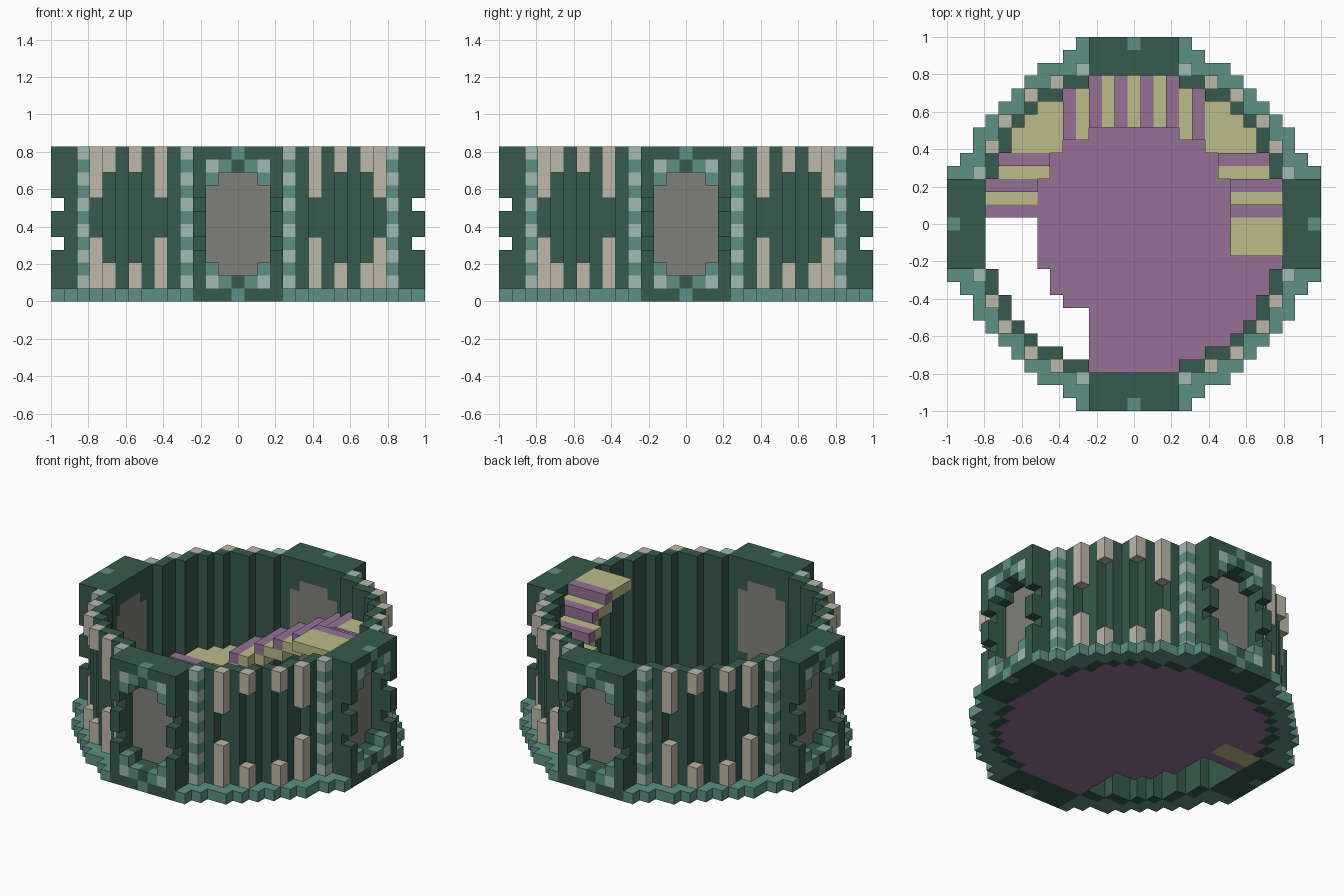
import bpy, bmesh
from mathutils import Vector

if "Cube" in bpy.data.objects:
    bpy.data.objects.remove(bpy.data.objects["Cube"])

U = 2 / 29          # size of one block
TOP = 12            # height in blocks


def material(name, hex_code):
    def linear(v):
        return v / 12.92 if v <= 0.04045 else ((v + 0.055) / 1.055) ** 2.4
    rgb = [linear(b / 255) for b in bytes.fromhex(hex_code)]
    m = bpy.data.materials.new(name)
    m.use_nodes = True
    m.diffuse_color = (*rgb, 1)
    m.node_tree.nodes["Principled BSDF"].inputs["Base Color"].default_value = (*rgb, 1)
    return m


GREEN = material("dark green", "365b4d")
TEAL = material("teal", "5d9183")
PALE = material("pale teal", "a3bab4")
BEIGE = material("beige", "beb9a9")
GREY = material("grey", "81817b")
YELLOW = material("straw yellow", "bcbc88")
PURPLE = material("purple", "967196")

AXES = [Vector(a) for a in ((1, 0, 0), (0, 1, 0), (0, 0, 1))]


def blocks(name, cells, mat):
    """One mesh from a set of unit blocks, keeping only its outer faces."""
    cells = set(cells)
    bm = bmesh.new()
    for cell in cells:
        centre = Vector(cell) + Vector((0, 0, 0.5))
        for n, axis in enumerate(AXES):
            for sign in (1, -1):
                normal = axis * sign
                if tuple(int(c + d) for c, d in zip(cell, normal)) in cells:
                    continue
                a = AXES[(n + 1) % 3] / 2
                b = AXES[(n + 2) % 3] / 2 * sign
                mid = centre + normal / 2
                bm.faces.new([bm.verts.new((mid + p) * U)
                              for p in (-a - b, a - b, a + b, b - a)])
    bmesh.ops.remove_doubles(bm, verts=bm.verts, dist=U / 100)
    mesh = bpy.data.meshes.new(name)
    bm.to_mesh(mesh)
    bm.free()
    mesh.materials.append(mat)
    obj = bpy.data.objects.new(name, mesh)
    bpy.context.collection.objects.link(obj)
    return obj


def mirror8(plan):
    """Repeat plan cells in all eight octants."""
    return {(s * x, t * y) for i, j in plan for x, y in ((i, j), (j, i))
            for s in (1, -1) for t in (1, -1)}


def raise_up(plan, levels):
    return {(i, j, k) for i, j in plan for k in levels}


def four_sides(cells):
    out = set()
    for i, j, k in cells:
        out |= {(i, j, k), (-j, i, k), (-i, -j, k), (j, -i, k)}
    return out


# Round plan: half widths of the rows, from the middle outwards
OUTER = [14] * 5 + [13, 12, 12, 11, 10, 9, 8, 7, 5, 4]
INNER = [11] * 4 + [10, 10, 9, 9, 8, 7, 5, 3]


def disc(widths):
    n = len(widths) - 1
    return {(i, j) for j in range(-n, n + 1)
            for i in range(-widths[abs(j)], widths[abs(j)] + 1)}


inside = disc(INNER)
wall_plan = mirror8([(4, 11), (5, 11), (6, 10), (7, 10), (8, 9)])
gate_plan = mirror8([(i, j) for i in range(-3, 4) for j in (12, 13, 14)])

# Curved wall and the stepped plinth around it
blocks("curved_wall", raise_up(wall_plan, range(TOP)), GREEN)
blocks("plinth", raise_up(disc(OUTER) - inside - wall_plan - gate_plan, [0]), TEAL)

# Striped posts beside the gates
posts = mirror8([(4, 12)])
blocks("post_pale_bands", raise_up(posts, range(1, TOP, 2)), PALE)
blocks("post_teal_bands", raise_up(posts, range(2, TOP, 2)), TEAL)

# Beige ribs, hanging from the top and standing on the plinth
for label, plan, length in (("long", (6, 11), 4), ("short", (8, 10), 2)):
    rib = mirror8([plan])
    blocks(label + "_lower_ribs", raise_up(rib, range(1, 1 + length)), BEIGE)
    blocks(label + "_upper_ribs", raise_up(rib, range(TOP - length, TOP)), BEIGE)


# Four gates: recessed panel, thick frame, corner ornaments, keystones
def panel(i, k):
    return abs(i) <= 2 and 2 <= k <= 9 and not (abs(i) == 2 and k in (2, 9))


frame, panels, pale, teal = set(), set(), set(), set()
for i in range(-3, 4):
    for k in range(TOP):
        a, h = abs(i), min(k, TOP - 1 - k)
        if panel(i, k):
            panels.add((i, 12, k))
            continue
        frame |= {(i, 12, k), (i, 13, k)}
        if a == 3 and h == 4:
            continue                      # notch in the jamb
        if (a, h) == (2, 1):
            pale.add((i, 14, k))
        elif (a, h) in ((1, 1), (2, 2), (0, 0)):
            teal.add((i, 14, k))
        else:
            frame.add((i, 14, k))
blocks("gate_frames", four_sides(frame), GREEN)
blocks("gate_panels", four_sides(panels), GREY)
blocks("gate_pale_corners", four_sides(pale), PALE)
blocks("gate_teal_ornaments", four_sides(teal), TEAL)


# Winding stair along the back of the ring
def in_ring(i, j):
    lo, hi = sorted((abs(i), abs(j)))
    return hi >= (8 if lo <= 3 else 7 if lo <= 5 else 6)


def stair_place(i, j):
    """Place along the stair, counted down from the top landing."""
    if abs(i) >= 6 and abs(j) >= 6:
        return 6 if i > 0 else 18
    if abs(j) >= 6:
        return 12 - i
    return max(j, 0) if i > 0 else 24 - j


ring = {c for c in inside if in_ring(*c)}
treads, noses = set(), set()
for i, j in ring:
    if j < -2 or (i < 0 and j < 1):
        continue
    place = stair_place(i, j)
    level = TOP - 1 - place // 2
    if place % 2:
        noses.add((i, j, level))
        if level:
            treads.add((i, j, level - 1))
    else:
        treads.add((i, j, level))
blocks("stair_treads", treads, YELLOW)
blocks("stair_noses", noses, PURPLE)

# Floor with the stairwell opening
well = {(i, j) for i, j in ring if i <= -4 and j <= 0}
blocks("floor", raise_up(inside - well, [0]) - treads - noses, PURPLE)
